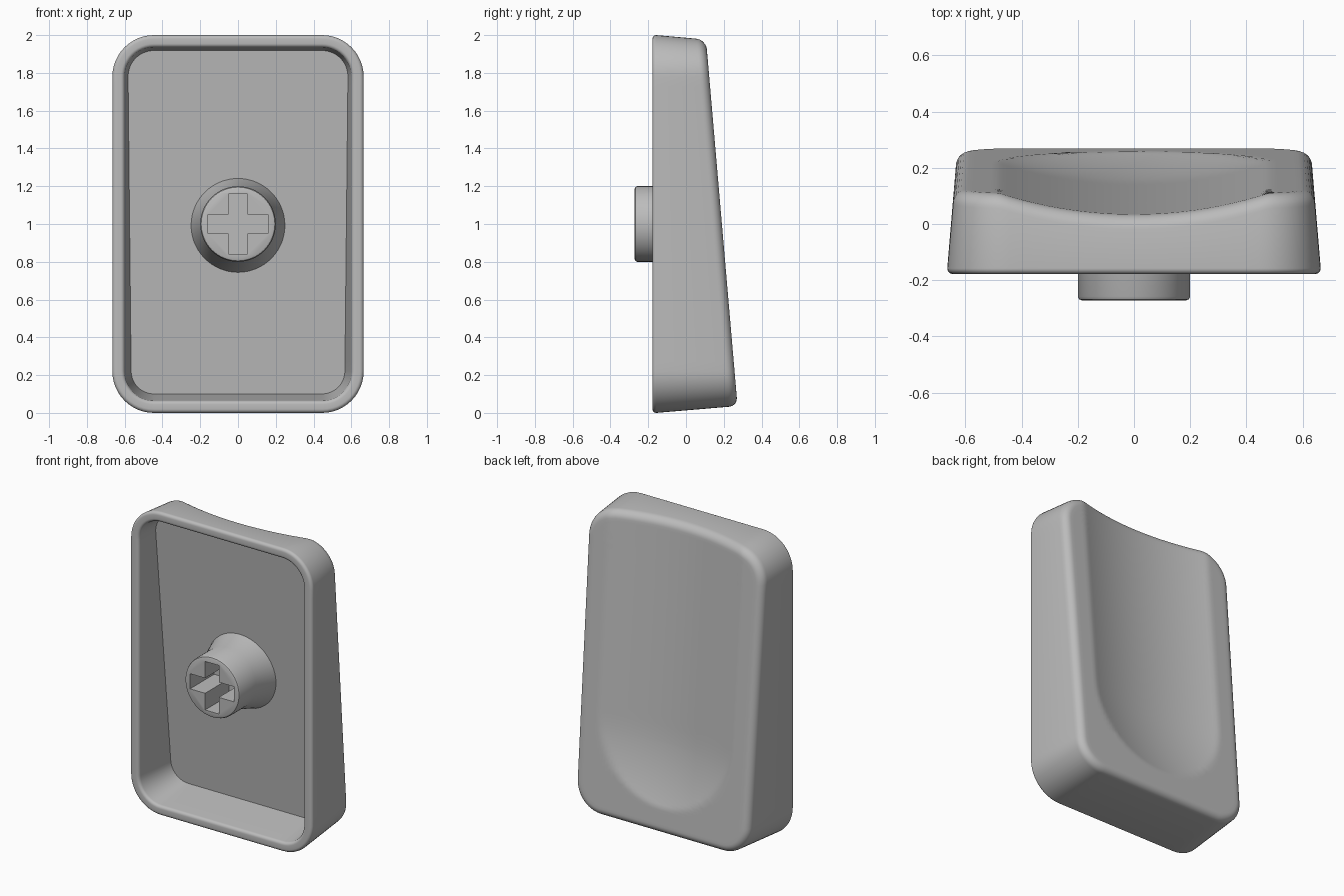
import bpy, bmesh, math
from math import sin, cos, pi, hypot, sqrt

old = bpy.data.objects.get("Cube")
if old:
    bpy.data.objects.remove(old)

mat = bpy.data.materials.new("matte_grey")
mat.use_nodes = True
GREY = (0.5, 0.5, 0.5, 1)
mat.diffuse_color = GREY
mat.node_tree.nodes["Principled BSDF"].inputs["Base Color"].default_value = GREY

FRONT, MID = -0.178, 1.0            # rim plane and mid height
RADIUS, CORE_X, CORE_Z = 0.22, 0.445, 0.78
DISH_R, DISH_HALF, DISH_END = 1.574, 0.48, 0.68
EDGE, RIM = 0.05, 0.02              # rounding of back edge and rim


def finish(name, bm):
    bmesh.ops.recalc_face_normals(bm, faces=bm.faces)
    mesh = bpy.data.meshes.new(name)
    bm.to_mesh(mesh)
    bm.free()
    ob = bpy.data.objects.new(name, mesh)
    bpy.context.collection.objects.link(ob)
    mesh.materials.append(mat)
    return ob


def smooth(ob):
    bpy.ops.object.select_all(action='DESELECT')
    ob.select_set(True)
    bpy.context.view_layer.objects.active = ob
    bpy.ops.object.shade_smooth_by_angle(angle=math.radians(32))


def bridge(bm, rings):
    loops = [[bm.verts.new(p) for p in ring] for ring in rings]
    for a, b in zip(loops, loops[1:]):
        for i in range(len(a)):
            j = (i + 1) % len(a)
            bm.faces.new((a[i], a[j], b[j], b[i]))
    return loops


# Rounded rectangle: core points with outward normals
def outline():
    pts = []
    corners = [(1, 1), (-1, 1), (-1, -1), (1, -1)]
    for k, (sx, sz) in enumerate(corners):
        for i in range(13):
            a = (k + i / 12) * pi / 2
            pts.append((sx * CORE_X, sz * CORE_Z, cos(a), sin(a)))
        tx, tz = corners[(k + 1) % 4]
        n = 20 if k % 2 == 0 else 30
        a = (k + 1) * pi / 2
        for i in range(1, n):
            f = i / n
            pts.append((CORE_X * (sx + (tx - sx) * f),
                        CORE_Z * (sz + (tz - sz) * f), cos(a), sin(a)))
    return pts


OUT = outline()


def place(p, inset):
    x, z, nx, nz = p
    return x + nx * (RADIUS - inset), MID + z + nz * (RADIUS - inset)


def plane(z):
    return 0.276 - 0.086 * z


def back(x, z):
    """Sloping back surface with a round-ended scooped dish."""
    rho = hypot(x, max(0, DISH_END - z))
    if rho >= DISH_HALF:
        return plane(z)
    return plane(z) - sqrt(DISH_R**2 - rho**2) + sqrt(DISH_R**2 - DISH_HALF**2)


def flat_ring(inset, y):
    return [(x, y, z) for x, z in (place(p, inset) for p in OUT)]


def wall_inset(p):
    x, z = place(p, 0.03)
    return 0.08 * (back(x, z) - EDGE - FRONT)


def edge_ring(a):
    ring = []
    for p in OUT:
        x, z = place(p, wall_inset(p) + EDGE * (1 - cos(a)))
        ring.append((x, back(x, z) - EDGE * (1 - sin(a)), z))
    return ring


# Cap shell: cavity floor, cavity wall, rounded rim, outer wall, dished back
rings = []
floor = []
for p in OUT:
    depth = plane(place(p, 0.09)[1]) - 0.15 - FRONT
    x, z = place(p, 0.065 + 0.12 * depth)
    floor.append((x, plane(z) - 0.15, z))
rings.append(floor)
for i in range(6):
    a = i / 5 * pi / 2
    rings.append(flat_ring(0.065 - RIM * (1 - cos(a)), FRONT + RIM * (1 - sin(a))))
for i in range(6):
    a = i / 5 * pi / 2
    rings.append(flat_ring(RIM * (1 - sin(a)), FRONT + RIM * (1 - cos(a))))
for i in range(8):
    rings.append(edge_ring(i / 7 * pi / 2))
last = rings[-1]
STEPS = 29
for s in range(1, STEPS + 1):
    t = s / STEPS
    ring = []
    for x, _, z in last:
        axis_z = MID + max(-0.42, min(0.42, z - MID))
        px, pz = x * (1 - t), z + (axis_z - z) * t
        ring.append((px, back(px, pz), pz))
    rings.append(ring)

bm = bmesh.new()
loops = bridge(bm, rings)
bm.faces.new(loops[0])
bmesh.ops.remove_doubles(bm, verts=loops[-1], dist=0.0005)
smooth(finish("cap_shell", bm))

# Mounting stem: turned post flaring into the cavity floor
profile = [(0.185, -0.272), (0.195, -0.268), (0.2, -0.258), (0.2, -0.1), (0.262, 0.08)]
bm = bmesh.new()
N = 64
loops = bridge(bm, [[(r * cos(2 * pi * i / N), y, MID + r * sin(2 * pi * i / N))
                     for i in range(N)] for r, y in profile])
bm.faces.new(loops[0])
bm.faces.new(loops[-1])
stem = finish("mounting_stem", bm)

# Cross-shaped socket cut into the stem
L, W = 0.16, 0.05
quarter = [(L, -W), (L, W), (W, W)]
cross = []
for k in range(4):
    c, s = round(cos(k * pi / 2)), round(sin(k * pi / 2))
    cross += [(x * c - z * s, MID + x * s + z * c) for x, z in quarter]
bm = bmesh.new()
loops = bridge(bm, [[(x, y, z) for x, z in cross] for y in (-0.4, -0.02)])
bm.faces.new(loops[0])
bm.faces.new(loops[-1])
cutter = finish("socket_cutter", bm)
cutter.hide_render = True

cut = stem.modifiers.new("socket", 'BOOLEAN')
cut.operation = 'DIFFERENCE'
cut.solver = 'EXACT'
cut.object = cutter
bpy.ops.object.select_all(action='DESELECT')
stem.select_set(True)
bpy.context.view_layer.objects.active = stem
bpy.ops.object.modifier_apply(modifier=cut.name)
bpy.data.objects.remove(cutter)
smooth(stem)
